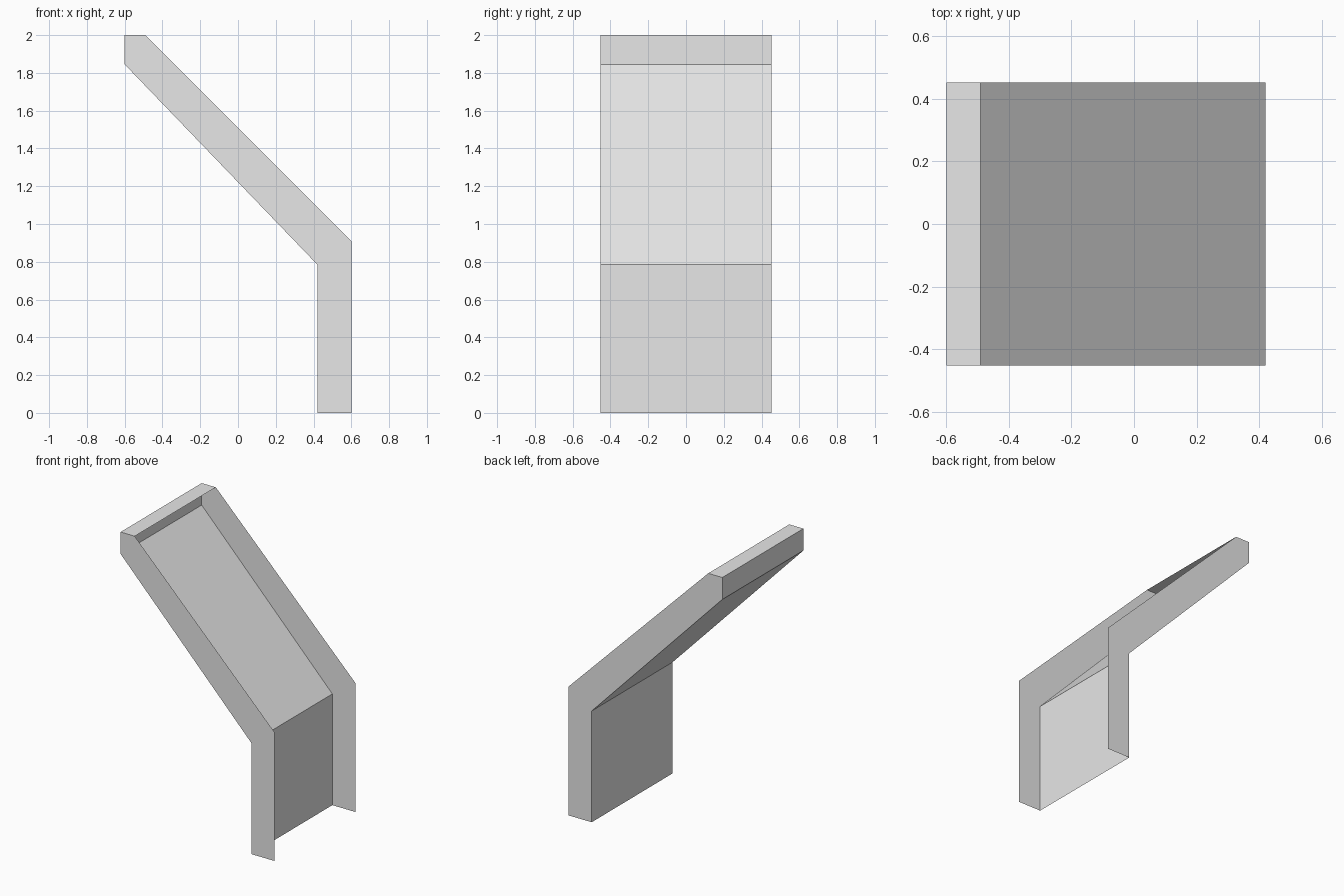
import bpy
import bmesh
from mathutils import Vector

cube = bpy.data.objects.get("Cube")
if cube:
    bpy.data.objects.remove(cube, do_unlink=True)

# Single plain grey finish
grey = bpy.data.materials.new("light_grey")
grey.use_nodes = True
colour = (0.8, 0.8, 0.8, 1)
grey.diffuse_color = colour
grey.node_tree.nodes["Principled BSDF"].inputs["Base Color"].default_value = colour

HALF_WIDTH = 0.452

# Bent side profile (x, z): inner edge going up, lip, then outer edge going down
PROFILE = [(0.42, 0), (0.42, 0.785), (-0.6, 1.845), (-0.6, 2),
           (-0.49, 2), (0.6, 0.91), (0.6, 0)]
OPEN_EDGES = {4, 5, 6}  # outer slope, outer upright and foot stay open


def bent_channel(name):
    """Thin sheet channel: two side flanges joined by a folded web and top lip."""
    bm = bmesh.new()
    front, back = [[bm.verts.new(Vector((x, y, z))) for x, z in PROFILE]
                   for y in (-HALF_WIDTH, HALF_WIDTH)]
    # Side flanges
    bm.faces.new(front[::-1])
    bm.faces.new(back)
    # Web panels and lip
    count = len(PROFILE)
    for i in range(count):
        if i not in OPEN_EDGES:
            j = (i + 1) % count
            bm.faces.new((front[i], front[j], back[j], back[i]))
    bmesh.ops.recalc_face_normals(bm, faces=bm.faces)
    mesh = bpy.data.meshes.new(name)
    bm.to_mesh(mesh)
    bm.free()
    mesh.materials.append(grey)
    obj = bpy.data.objects.new(name, mesh)
    bpy.context.collection.objects.link(obj)
    return obj


bent_channel("bent_channel")
